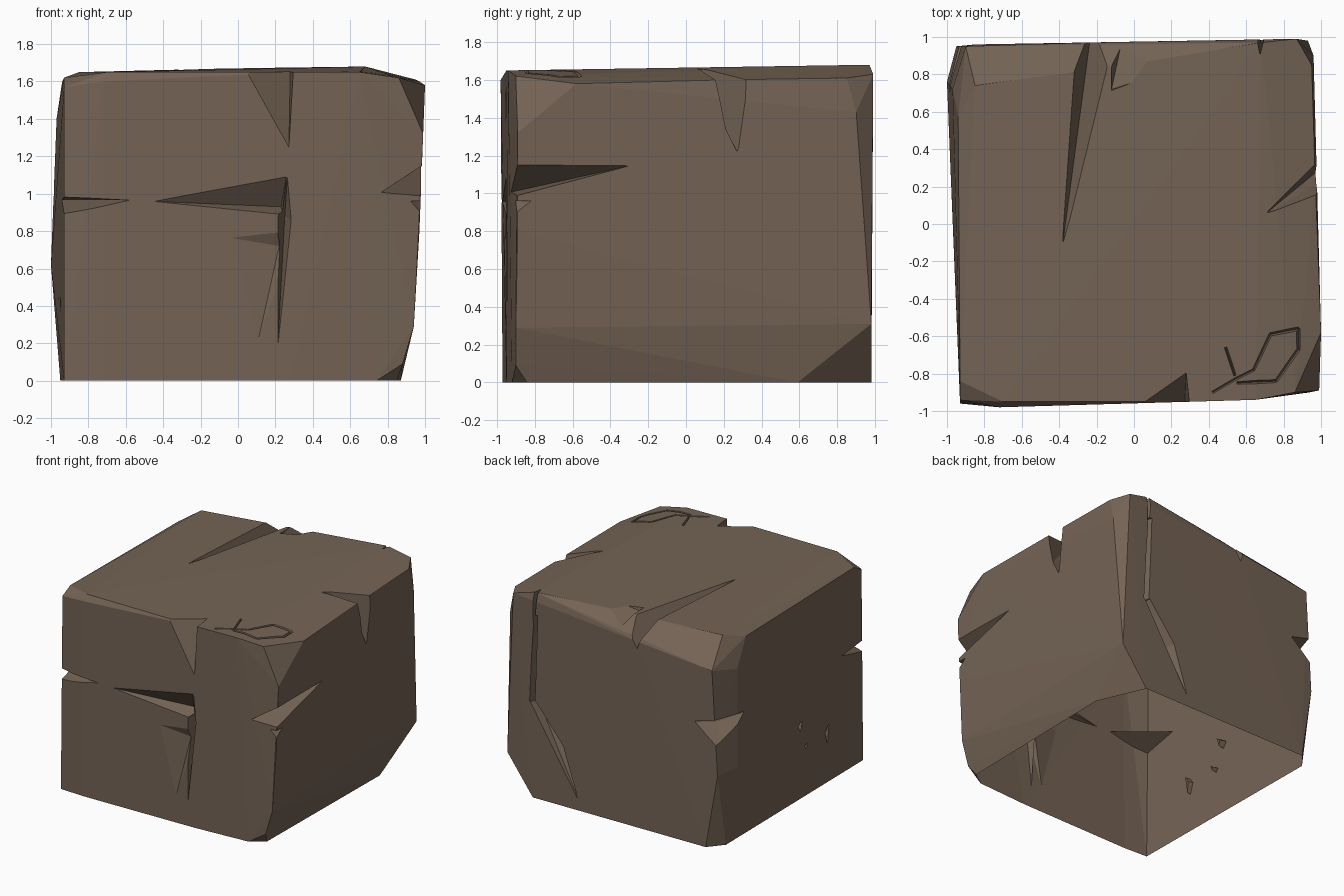
import bpy, bmesh

stone = bpy.data.materials.new("brown_stone")
stone.diffuse_color = (0.175, 0.125, 0.09, 1)


def hull(name, pts):
    """Flat-faced convex solid around a handful of corner points."""
    bm = bmesh.new()
    for p in pts:
        bm.verts.new(p)
    res = bmesh.ops.convex_hull(bm, input=bm.verts[:])
    junk = {e for e in res["geom_interior"] + res["geom_unused"]
            if isinstance(e, bmesh.types.BMVert)}
    if junk:
        bmesh.ops.delete(bm, geom=list(junk), context="VERTS")
    bmesh.ops.recalc_face_normals(bm, faces=bm.faces[:])
    me = bpy.data.meshes.new(name)
    bm.to_mesh(me)
    bm.free()
    ob = bpy.data.objects.new(name, me)
    bpy.context.collection.objects.link(ob)
    me.materials.append(stone)
    return ob


# Main block: worn, slightly bulging corners
block = hull("stone_block", [
    # bottom rim
    (-.93, -.96, 0), (-.72, -.97, 0), (.28, -.95, 0), (.74, -.92, 0),
    (.85, -.84, 0), (.87, .59, 0), (.7, .98, 0), (-.85, .96, 0), (-.95, .84, 0),
    # front right side
    (.88, -.9, .09), (.94, -.9, .29), (.97, -.89, .8), (.99, -.89, 1.32),
    (.86, -.9, 1.62), (1.0, -.58, 1.58),
    # back right side
    (.93, .98, .31), (.96, .9, 1.43), (.95, .85, 1.61), (.87, .99, 1.63),
    (.68, .97, 1.68), (.97, .2, 1.6),
    # top
    (.65, -.94, 1.65), (.3, -.95, 1.65), (-.72, -.98, 1.6), (-.7, -.95, 1.65),
    (-.93, -.94, 1.57), (-.93, -.84, 1.62),
    (-.05, .85, 1.67), (-.45, .78, 1.655), (-.85, .74, 1.65), (-.94, .57, 1.6),
    # back left side
    (-.25, .97, 1.52), (-.9, .95, 1.45), (-.95, .95, .6),
    (-.97, .72, 1.4), (-1.0, .76, .62),
])


def cut(*pts):
    """Chip a convex wedge out of the block."""
    c = hull("chip_cutter", pts)
    c.hide_render = True
    m = block.modifiers.new("chip", "BOOLEAN")
    m.operation, m.solver, m.object = "DIFFERENCE", "EXACT", c
    dg = bpy.context.evaluated_depsgraph_get()
    dg.update()
    new = bpy.data.meshes.new_from_object(block.evaluated_get(dg))
    block.modifiers.clear()
    if len(new.polygons) > 8:
        block.data = new
    bpy.data.objects.remove(c)


# Front: corner notch, horizontal crack
cut((-.55, -1, .965), (-1.02, -1, .99), (-1.02, -1, .86), (-1.02, -.6, .965),
    (-.82, -.86, .97))
cut((-.6, -1.0, .965), (.13, -1, .95), (.27, -1, 1.16), (.25, -1, .87),
    (-.15, -1, .92), (.23, -.84, .93))
# Front: vertical crack, upper and lower halves
cut((0, -.965, 1.72), (0, -1.05, 1.72), (.31, -1.05, 1.72), (.28, -.77, 1.72),
    (.27, -1, 1.12))
cut((.27, -1, 1.18), (.2, -1, .88), (.3, -1, .85), (.21, -.96, .13),
    (.21, -1, .13), (.25, -.84, .88))
# Front: shallow flaking left of the crack
cut((-.07, -1, .77), (.2, -1, .9), (.26, -1, .7), (.1, -1, .16),
    (.1, -.958, .18), (.22, -.92, .72), (.23, -1, .3), (-.07, -.965, .77))

# Right side: deep wedge near the front edge
cut((1.06, -1, 1.2), (.985, -.28, 1.15), (1.06, -.28, 1.16), (.74, -1, .99),
    (1.06, -1, .95))
cut((.86, -1, .96), (1.02, -.75, .96), (1.03, -1, .74), (1.1, -1, .96))
# Right side: chips along the top edge
cut((.71, .06, 1.64), (.71, .06, 1.75), (1.08, .16, 1.75), (1.08, .45, 1.75),
    (.965, .27, 1.22), (1.08, .27, 1.22))
cut((1.05, .57, 1.62), (1.05, .84, 1.51), (1.05, .92, 1.68), (.87, .83, 1.72),
    (.9, .59, 1.72), (1.05, .59, 1.72))

# Top: long crack opening to the back, with its shallow side chip
cut((-.38, -.1, 1.65), (-.38, -.1, 1.75), (-.36, .65, 1.75), (-.33, 1.1, 1.75),
    (-.03, 1.1, 1.75), (-.22, 1.1, 1.44), (-.28, .7, 1.55))
cut((-.12, .7, 1.75), (-.12, 1.1, 1.75), (.06, .82, 1.75), (.22, .83, 1.75),
    (.32, 1.05, 1.75), (-.12, .72, 1.63), (-.05, 1.05, 1.57))

# Back: winding crack from the top edge down
cut((.64, 1.05, 1.75), (.71, 1.05, 1.75), (.67, .89, 1.75), (.67, 1.05, 1.4),
    (.69, .97, 1.4))
cut((.63, 1.05, 1.5), (.7, 1.05, 1.5), (.67, .93, 1.5), (.66, 1.05, .75),
    (.75, 1.05, .78), (.7, .91, .78))
cut((.64, 1.05, .8), (.75, 1.05, .8), (.7, .91, .78), (.39, 1.05, .5),
    (.3, 1.05, .08), (.3, .97, .1), (.46, .91, .48))

# Back left vertical edge: notch
cut((-.72, 1, 1.0), (-1.05, .57, 1.04), (-1.05, 1, 1.09), (-1.05, 1, .72),
    (-.86, .84, .98))

# Left side: three small pits
for y, z, w, h in ((-.1, .61, .045, .045), (-.18, .42, .03, .025),
                   (-.47, .4, .045, .09)):
    cut((-1.05, y - w, z + h), (-1.05, y + w, z + h * .4), (-1.05, y, z - h),
        (-.91, y - w * .3, z + h * .8), (-.91, y + w * .5, z + h * .2),
        (-.92, y, z - h * .7))

# Top front right: shallow scar outline made of short grooves
scar = [(.42, -.9), (.54, -.83), (.64, -.78), (.73, -.59), (.88, -.56),
        (.88, -.67), (.76, -.84), (.55, -.85)]


def groove(a, b, w=.018):
    dx, dy = b[0] - a[0], b[1] - a[1]
    n = (dx * dx + dy * dy) ** .5
    px, py = -dy / n * w, dx / n * w
    pts = []
    for x, y in (a, b):
        z = 1.655 - max(0, x - .66) * .2
        pts += [(x + px, y + py, z + .04), (x - px, y - py, z + .04),
                (x, y, z - .03)]
    cut(*pts)


for a, b in zip(scar, scar[1:]):
    groove(a, b)
groove((.49, -.66), (.54, -.81))

# Open underside, flat shading
bm = bmesh.new()
bm.from_mesh(block.data)
under = [f for f in bm.faces
         if f.normal.z < -.95 and f.calc_center_median().z < .002]
bmesh.ops.delete(bm, geom=under, context="FACES")
for f in bm.faces:
    f.smooth = False
    f.material_index = 0
bm.to_mesh(block.data)
bm.free()
block.data.materials.clear()
block.data.materials.append(stone)
